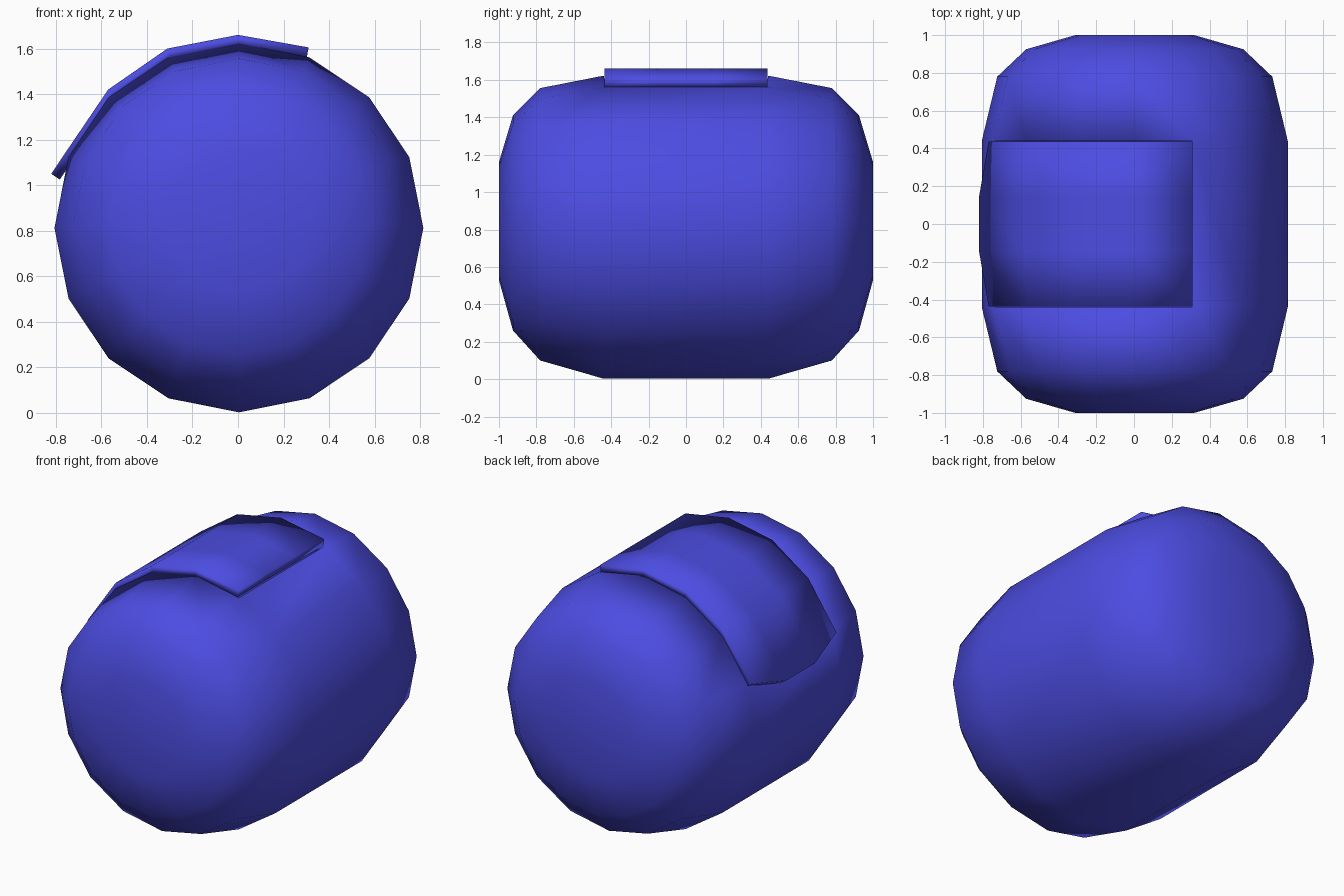
import bpy, bmesh, math

if "Cube" in bpy.data.objects:
    bpy.data.objects.remove(bpy.data.objects["Cube"])

blue = bpy.data.materials.new("blue")
blue.diffuse_color = (0.073, 0.073, 0.76, 1)
blue.use_nodes = True
blue.node_tree.nodes["Principled BSDF"].inputs["Base Color"].default_value = blue.diffuse_color


def finish(name, bm, thickness):
    mesh = bpy.data.meshes.new(name)
    for f in bm.faces:
        f.smooth = True
    bm.to_mesh(mesh)
    bm.free()
    obj = bpy.data.objects.new(name, mesh)
    bpy.context.collection.objects.link(obj)
    mesh.materials.append(blue)
    mod = obj.modifiers.new("shell", 'SOLIDIFY')
    mod.thickness = thickness
    mod.offset = -1
    return obj


# Barrel: 16-sided rings (y, radius, centre height), hatch opening left out
half = [(0.44, 0.81, 0.8125), (0.78, 0.728, 0.828), (0.925, 0.575, 0.835), (1.0, 0.315, 0.845)]
rings = [(-y, r, z) for y, r, z in reversed(half)] + half
N = 16
bm = bmesh.new()
loops = []
for y, r, z in rings:
    loops.append([bm.verts.new((0.004 + r * math.cos(math.tau * i / N), y,
                                z + r * math.sin(math.tau * i / N))) for i in range(N)])
for k in range(len(loops) - 1):
    for i in range(N):
        if k == 3 and 3 <= i < 7:
            continue
        j = (i + 1) % N
        bm.faces.new((loops[k][i], loops[k][j], loops[k + 1][j], loops[k + 1][i]))
for loop, y in ((loops[0], -1), (loops[-1], 1)):
    centre = bm.verts.new((0.004, y, 0.845))
    for i in range(N):
        bm.faces.new((loop[i], loop[(i + 1) % N], centre))
bmesh.ops.recalc_face_normals(bm, faces=bm.faces[:])
finish("barrel", bm, 0.06)

# Hatch: curved plate over the opening, lower edge bowed
arc = [(0.31, 1.605), (0, 1.66), (-0.31, 1.60), (-0.57, 1.42)]
rows = [(-0.437, (-0.77, 1.125)), (-0.146, (-0.82, 1.05)), (0.146, (-0.82, 1.05)), (0.437, (-0.77, 1.125))]
bm = bmesh.new()
grid = [[bm.verts.new((x, y, z)) for x, z in arc + [end]] for y, end in rows]
for a, b in zip(grid, grid[1:]):
    for i in range(len(arc)):
        bm.faces.new((a[i], b[i], b[i + 1], a[i + 1]))
bm.normal_update()
for f in bm.faces:
    if f.normal.z < 0:
        f.normal_flip()
finish("hatch", bm, 0.045)
